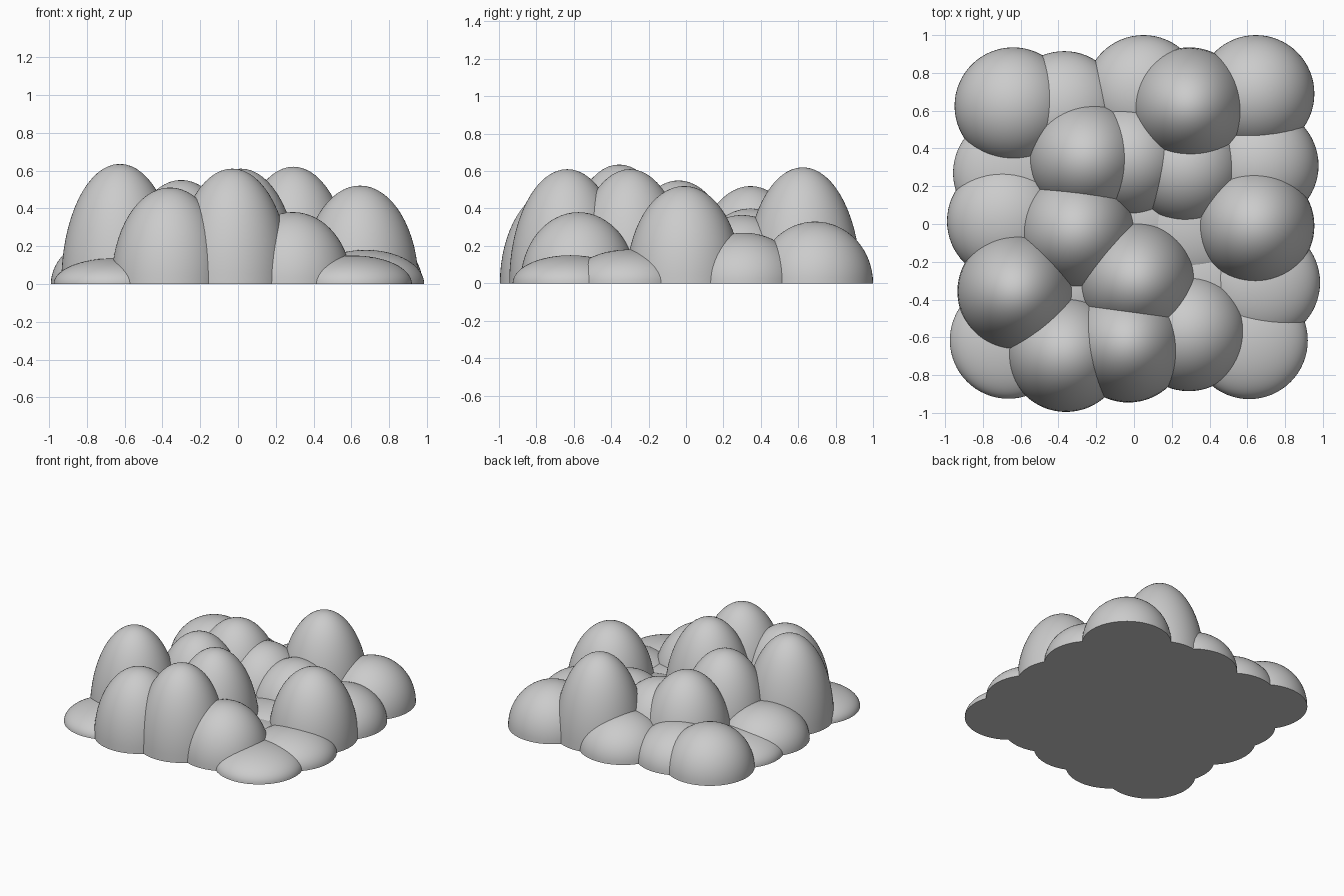
import bpy, bmesh

if "Cube" in bpy.data.objects:
    bpy.data.objects.remove(bpy.data.objects["Cube"])

R = 0.31  # every mound has the same footprint radius

# Shared unit half-sphere with a closed flat base
bm = bmesh.new()
bmesh.ops.create_uvsphere(bm, u_segments=64, v_segments=32, radius=1)
bmesh.ops.bisect_plane(bm, geom=bm.verts[:] + bm.edges[:] + bm.faces[:], dist=1e-4,
                       plane_co=(0, 0, 0), plane_no=(0, 0, 1), clear_inner=True)
bmesh.ops.holes_fill(bm, edges=[e for e in bm.edges if e.is_boundary], sides=0)
for f in bm.faces:
    f.smooth = len(f.verts) <= 4
rim = [e for e in bm.edges if any(len(f.verts) > 4 for f in e.link_faces)]
for e in rim:
    e.smooth = False
dome = bpy.data.meshes.new("mound")
bm.to_mesh(dome)
bm.free()

# Mounds on a jittered five by five grid: x, y, height
rows = {
    "front": [(-.665, -.615, .135), (-.36, -.685, .51), (-.03, -.635, .61),
              (.29, -.575, .38), (.61, -.617, .15)],
    "front_mid": [(-.625, -.357, .635), (-.33, -.33, .20), (.015, -.30, .61),
                  (.34, -.32, .14), (.675, -.31, .18)],
    "middle": [(-.68, .015, .25), (-.30, -.04, .55), (0, .01, .15),
               (.31, -.02, .17), (.645, -.01, .52)],
    "back_mid": [(-.648, .27, .15), (-.25, .345, .52), (-.02, .345, .40),
                 (.28, .30, .365), (.667, .31, .27)],
    "back": [(-.64, .625, .32), (-.37, .605, .26), (.05, .69, .26),
             (.293, .625, .62), (.645, .69, .33)],
}
for row, mounds in rows.items():
    for i, (x, y, h) in enumerate(mounds):
        ob = bpy.data.objects.new(f"{row}_mound_{i + 1}", dome)
        ob.location = (x, y, 0)
        ob.scale = (R, R, h)
        bpy.context.collection.objects.link(ob)
